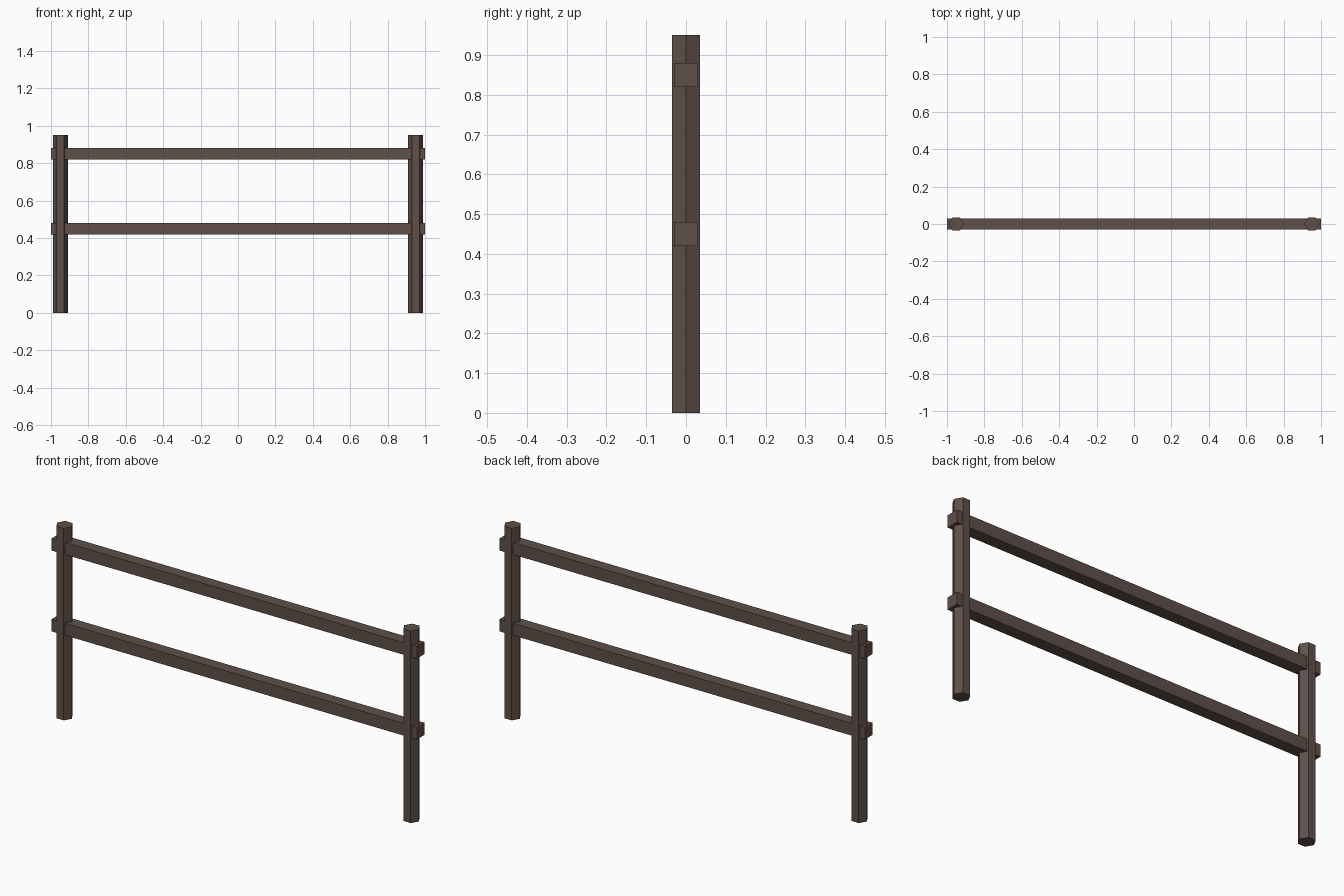
import bpy

if "Cube" in bpy.data.objects:
    bpy.data.objects.remove(bpy.data.objects["Cube"])

wood = bpy.data.materials.new("dark_wood")
wood.diffuse_color = (0.115, 0.08, 0.066, 1)
wood.use_nodes = True
wood.node_tree.nodes["Principled BSDF"].inputs["Base Color"].default_value = wood.diffuse_color


def finish(name):
    ob = bpy.context.object
    ob.name = name
    ob.data.materials.append(wood)
    return ob


# Hexagonal posts, corners pointing along x
def post(name, x, radius=0.04, height=0.95):
    bpy.ops.mesh.primitive_cylinder_add(vertices=6, radius=radius, depth=height,
                                        location=(x, 0, height / 2))
    ob = finish(name)
    # turn the hexagon so flat sides face front and back
    for v in ob.data.vertices:
        v.co.x, v.co.y = v.co.y, -v.co.x


# Square rails running through both posts
def rail(name, z, length=2.0, size=0.06):
    bpy.ops.mesh.primitive_cube_add(size=1, location=(0, 0, z))
    ob = finish(name)
    for v in ob.data.vertices:
        v.co.x *= length
        v.co.y *= size
        v.co.z *= size


for side, x in (("left", -0.95), ("right", 0.95)):
    post(side + "_post", x)

for level, z in (("lower", 0.45), ("upper", 0.85)):
    rail(level + "_rail", z)
